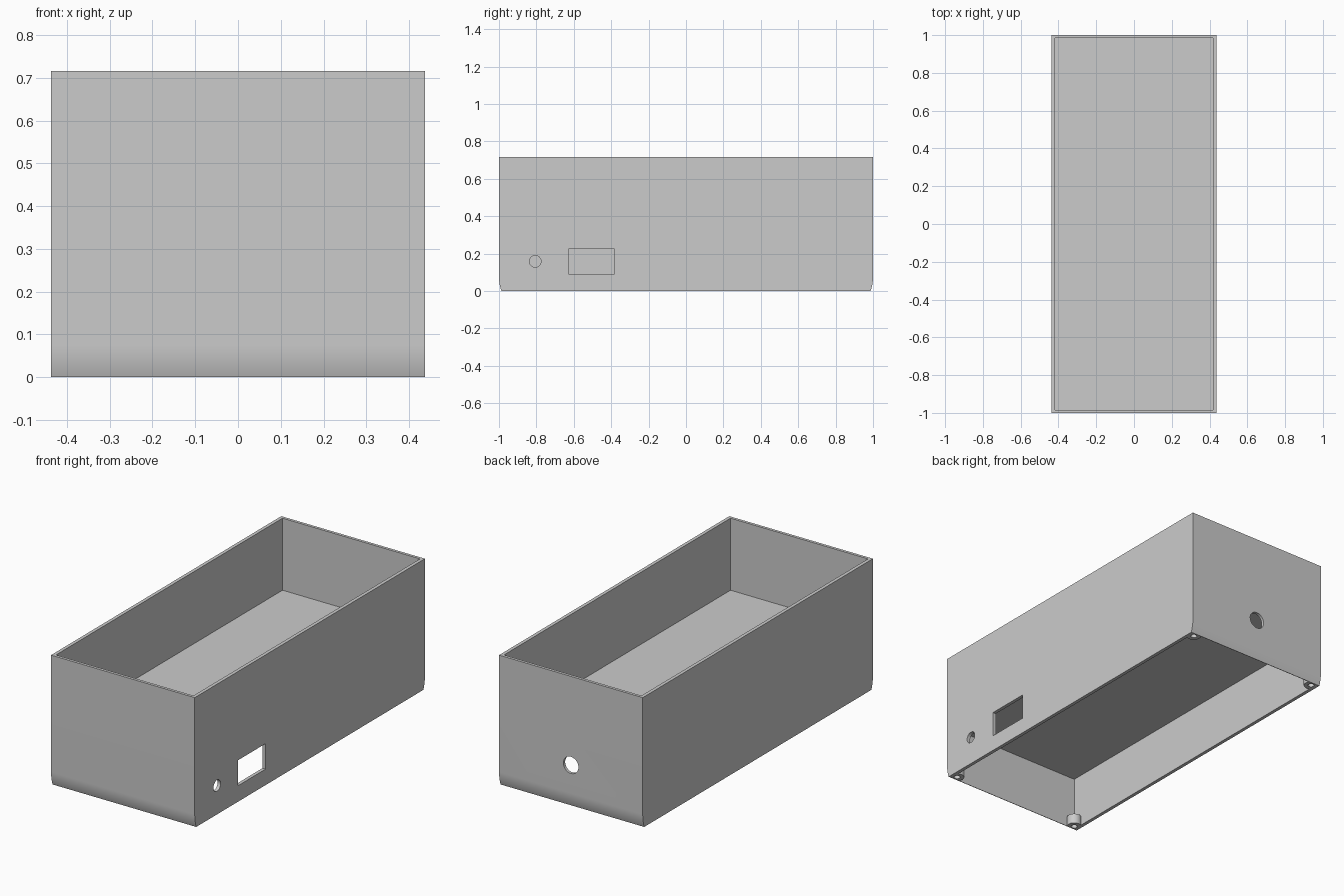
import bpy
import bmesh
import math
from mathutils import Matrix, Vector

if "Cube" in bpy.data.objects:
    bpy.data.objects.remove(bpy.data.objects["Cube"], do_unlink=True)

HALF_X, HALF_Y, HEIGHT = 0.437, 1.0, 0.716
IN_X, IN_Y = HALF_X - 0.019, HALF_Y - 0.016
SHELF_LOW, SHELF_TOP = 0.30, 0.32

grey = bpy.data.materials.new("light grey plastic")
grey.use_nodes = True
grey.diffuse_color = (0.6, 0.6, 0.6, 1)
grey.node_tree.nodes["Principled BSDF"].inputs["Base Color"].default_value = (0.6, 0.6, 0.6, 1)


def make_object(name, bm):
    bmesh.ops.recalc_face_normals(bm, faces=bm.faces)
    mesh = bpy.data.meshes.new(name)
    bm.to_mesh(mesh)
    bm.free()
    mesh.materials.append(grey)
    obj = bpy.data.objects.new(name, mesh)
    bpy.context.collection.objects.link(obj)
    return obj


def box(name, low, high):
    low, high = Vector(low), Vector(high)
    bm = bmesh.new()
    bmesh.ops.create_cube(bm, size=1)
    bmesh.ops.scale(bm, vec=high - low, verts=bm.verts)
    bmesh.ops.translate(bm, vec=(low + high) / 2, verts=bm.verts)
    return make_object(name, bm)


def cylinder(name, centre, radius, length, axis="Z"):
    turn = {"X": Matrix.Rotation(math.pi / 2, 4, "Y"),
            "Y": Matrix.Rotation(math.pi / 2, 4, "X"),
            "Z": Matrix.Identity(4)}[axis]
    bm = bmesh.new()
    bmesh.ops.create_cone(bm, cap_ends=True, segments=40, radius1=radius, radius2=radius,
                          depth=length, matrix=Matrix.Translation(centre) @ turn)
    return make_object(name, bm)


def cut(target, cutter):
    mod = target.modifiers.new("cut", "BOOLEAN")
    mod.operation = "DIFFERENCE"
    mod.solver = "EXACT"
    mod.object = cutter
    bpy.context.view_layer.objects.active = target
    bpy.ops.object.modifier_apply(modifier=mod.name)
    bpy.data.objects.remove(cutter, do_unlink=True)


# Outer body: side profile with softly curved lower ends, extruded across x
CURVE_HEIGHT, CURVE_RADIUS, STEPS = 0.075, 0.22, 10
sweep = math.asin(CURVE_HEIGHT / CURVE_RADIUS)
half = [(HALF_Y, HEIGHT)]
for i in range(STEPS + 1):
    a = sweep * i / STEPS
    half.append((HALF_Y - CURVE_RADIUS * (1 - math.cos(a)),
                 CURVE_HEIGHT - CURVE_RADIUS * math.sin(a)))
profile = half + [(-y, z) for y, z in reversed(half)]
bm = bmesh.new()
face = bm.faces.new([bm.verts.new((-HALF_X, y, z)) for y, z in profile])
side = bmesh.ops.extrude_face_region(bm, geom=[face])
bmesh.ops.translate(bm, vec=(2 * HALF_X, 0, 0),
                    verts=[v for v in side["geom"] if isinstance(v, bmesh.types.BMVert)])
case = make_object("open_case", bm)

# Upper tray, open at the top
cut(case, box("upper_space", (-IN_X, -IN_Y, SHELF_TOP), (IN_X, IN_Y, HEIGHT + 0.1)))

# Lower bay, open at the bottom, leaving a screw post in each corner
BOSS_IN, BOSS_TOP = 0.037, 0.055
corners = [(sx * (HALF_X - BOSS_IN), sy * (HALF_Y - BOSS_IN)) for sx in (-1, 1) for sy in (-1, 1)]
lower = box("lower_space", (-IN_X, -IN_Y, -0.1), (IN_X, IN_Y, SHELF_LOW))
for x, y in corners:
    cut(lower, cylinder("post", (x, y, BOSS_TOP - 0.15), 0.038, 0.3))
cut(case, lower)
for x, y in corners:
    cut(case, cylinder("screw_hole", (x, y, 0), 0.016, 0.14))

# Side window, side jack hole and back cable hole
cut(case, box("side_window", (HALF_X - 0.1, -0.626, 0.088), (HALF_X + 0.1, -0.385, 0.228)))
cut(case, cylinder("jack_hole", (HALF_X, -0.806, 0.158), 0.031, 0.2, "X"))
cut(case, cylinder("cable_hole", (0, HALF_Y, 0.228), 0.046, 0.2, "Y"))

# Smooth curves, keep sharp edges
bpy.ops.object.select_all(action="DESELECT")
case.select_set(True)
bpy.context.view_layer.objects.active = case
bpy.ops.object.shade_smooth_by_angle(angle=math.radians(30))
